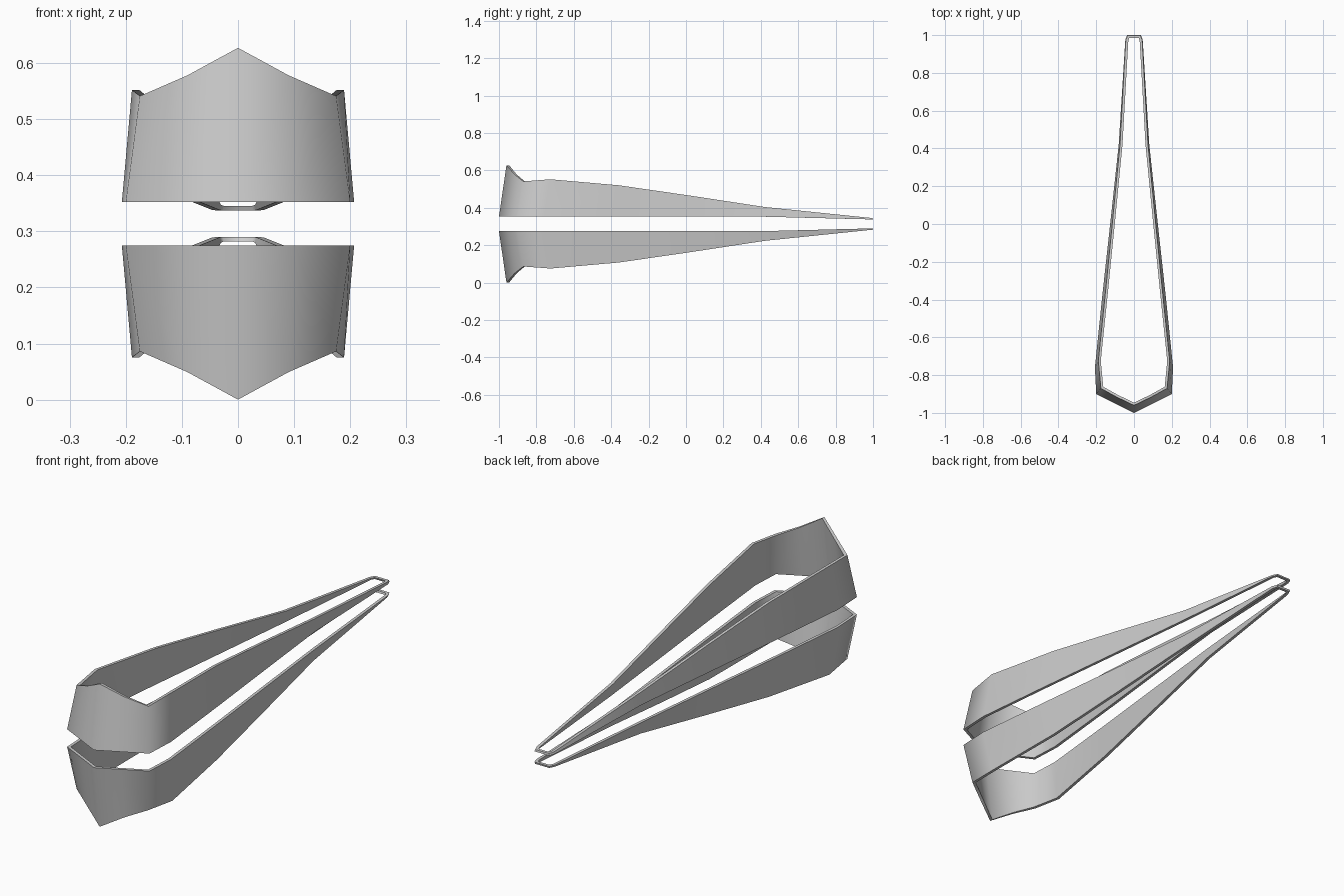
import bpy, bmesh
from mathutils import Vector

if "Cube" in bpy.data.objects:
    bpy.data.objects.remove(bpy.data.objects["Cube"])

MID = 0.3135      # mirror plane between the two rings
THICK = 0.013     # wall thickness

# Right half of the upper wall, front to back: bottom edge point, top edge point
STATIONS = [
    ((0.0, -1.0, 0.352), (0.0, -0.96, 0.627)),
    ((0.1, -0.95, 0.352), (0.09, -0.917, 0.578)),
    ((0.2, -0.9, 0.352), (0.175, -0.87, 0.541)),
    ((0.207, -0.76, 0.352), (0.189, -0.725, 0.552)),
    ((0.168, -0.38, 0.352), (0.151, -0.36, 0.52)),
    ((0.124, 0.02, 0.352), (0.113, 0.02, 0.465)),
    ((0.081, 0.42, 0.352), (0.074, 0.42, 0.404)),
    ((0.046, 0.975, 0.338), (0.043, 0.973, 0.347)),
    ((0.036, 1.0, 0.337), (0.034, 0.998, 0.345)),
]


def closed_loop(points):
    right = [Vector(p) for p in points]
    left = [Vector((-p.x, p.y, p.z)) for p in reversed(right[1:])]
    return right + left


def inset(loop, d):
    # mitred inward offset in plan (loop runs counter-clockwise)
    out = []
    n = len(loop)
    for i, p in enumerate(loop):
        a = (p - loop[i - 1]).to_2d().normalized()
        b = (loop[(i + 1) % n] - p).to_2d().normalized()
        na, nb = Vector((-a.y, a.x)), Vector((-b.y, b.x))
        m = (na + nb) * d / (1 + na.dot(nb))
        out.append(p + Vector((m.x, m.y, 0)))
    return out


def make_ring(name, flip):
    low = closed_loop([s[0] for s in STATIONS])
    high = closed_loop([s[1] for s in STATIONS])
    rows = [low, high, inset(high, THICK), inset(low, THICK)]
    bm = bmesh.new()
    verts = []
    for row in rows:
        verts.append([bm.verts.new((p.x, p.y, 2 * MID - p.z if flip else p.z)) for p in row])
    n = len(low)
    for r in range(4):
        a, b = verts[r], verts[(r + 1) % 4]
        for i in range(n):
            j = (i + 1) % n
            bm.faces.new((a[i], a[j], b[j], b[i]))
    bmesh.ops.recalc_face_normals(bm, faces=bm.faces)
    mesh = bpy.data.meshes.new(name)
    bm.to_mesh(mesh)
    bm.free()
    obj = bpy.data.objects.new(name, mesh)
    bpy.context.collection.objects.link(obj)
    bpy.ops.object.select_all(action='DESELECT')
    obj.select_set(True)
    bpy.context.view_layer.objects.active = obj
    bpy.ops.object.shade_smooth_by_angle(angle=1.13)
    return obj


# Two mirrored tapering rings
make_ring("upper_ring", False)
make_ring("lower_ring", True)
